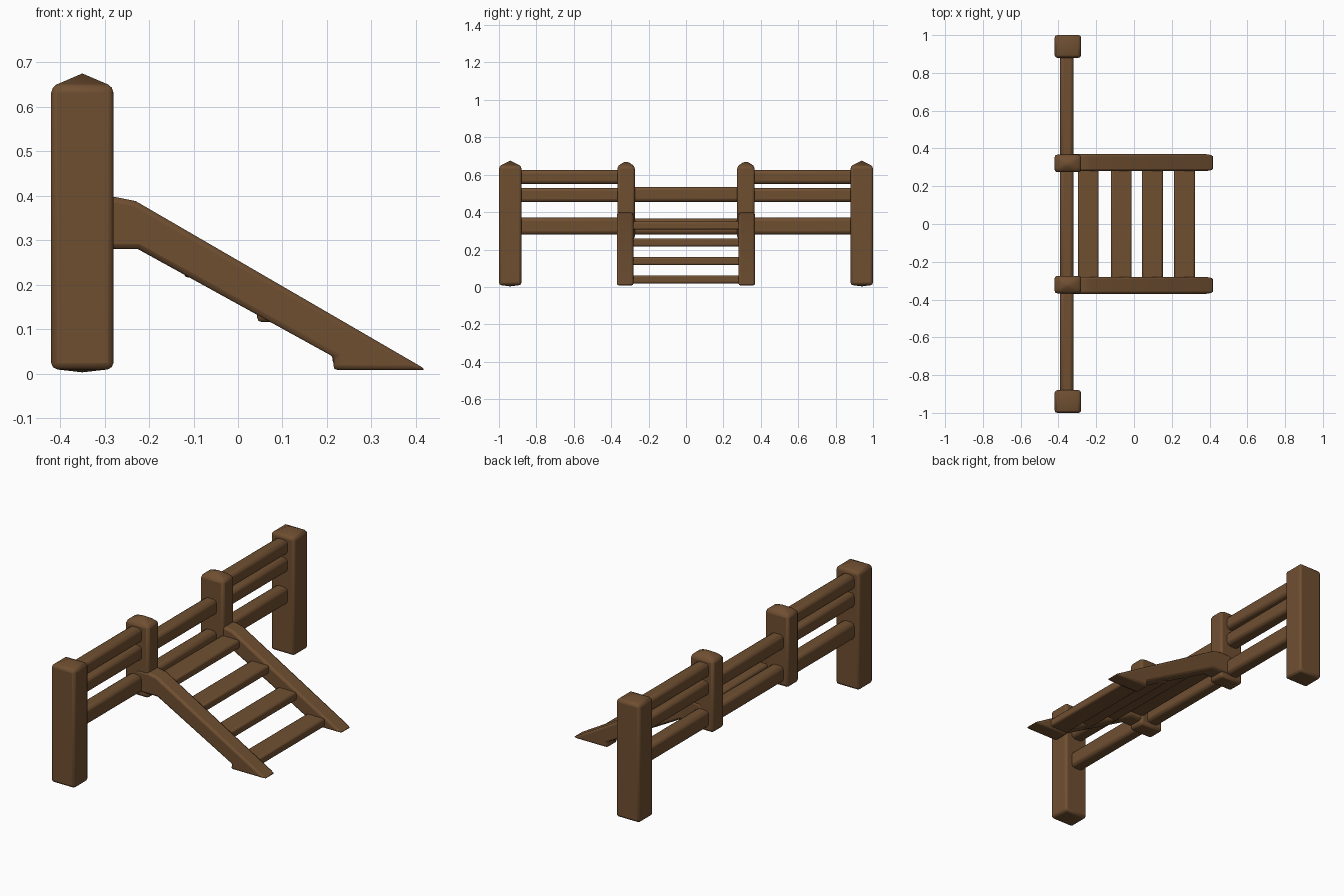
import bpy, bmesh, math
from mathutils import Vector

if "Cube" in bpy.data.objects:
    bpy.data.objects.remove(bpy.data.objects["Cube"])

wood = bpy.data.materials.new("brown wood")
wood.diffuse_color = (0.16, 0.078, 0.031, 1)
wood.use_nodes = True
wood.node_tree.nodes["Principled BSDF"].inputs["Base Color"].default_value = wood.diffuse_color


def finish(name, bm, bevel, segments=2):
    """Turn a bmesh into a rounded wooden part."""
    bmesh.ops.recalc_face_normals(bm, faces=bm.faces)
    mesh = bpy.data.meshes.new(name)
    bm.to_mesh(mesh)
    bm.free()
    mesh.materials.append(wood)
    obj = bpy.data.objects.new(name, mesh)
    bpy.context.collection.objects.link(obj)
    mod = obj.modifiers.new("rounded edges", 'BEVEL')
    mod.width = bevel
    mod.segments = segments
    mod.limit_method = 'ANGLE'
    mod.angle_limit = math.radians(35)
    bpy.ops.object.select_all(action='DESELECT')
    obj.select_set(True)
    bpy.context.view_layer.objects.active = obj
    bpy.ops.object.shade_smooth_by_angle(angle=math.radians(40))
    return obj


def box(name, lo, hi, bevel, segments=2):
    bm = bmesh.new()
    bmesh.ops.create_cube(bm, size=1)
    for v in bm.verts:
        v.co = Vector([(a + b) / 2 + c * (b - a) for a, b, c in zip(lo, hi, v.co)])
    return finish(name, bm, bevel, segments)


def post(name, y0, y1, z0):
    """Square post with a low pyramid cap and a slightly pointed foot."""
    bm = bmesh.new()
    x0, x1, z1 = -0.42, -0.28, 0.645
    ring = [(x0, y0), (x1, y0), (x1, y1), (x0, y1)]
    low = [bm.verts.new((x, y, z0 + 0.008)) for x, y in ring]
    high = [bm.verts.new((x, y, z1)) for x, y in ring]
    mid = ((x0 + x1) / 2, (y0 + y1) / 2)
    foot = bm.verts.new((*mid, z0))
    peak = bm.verts.new((*mid, 0.675))
    for i in range(4):
        j = (i + 1) % 4
        bm.faces.new((low[i], low[j], high[j], high[i]))
        bm.faces.new((high[i], high[j], peak))
        bm.faces.new((low[j], low[i], foot))
    return finish(name, bm, 0.013)


def stringer(name, y0, y1):
    """Sloping side beam of the steps, from post to ground."""
    profile = [(-0.35, 0.397), (-0.275, 0.397), (-0.23, 0.388), (0.425, 0.008),
               (0.212, 0.008), (0.218, 0.036), (-0.225, 0.28), (-0.35, 0.28)]
    bm = bmesh.new()
    near = [bm.verts.new((x, y0, z)) for x, z in profile]
    face = bm.faces.new(near)
    moved = bmesh.ops.extrude_face_region(bm, geom=[face])["geom"]
    for v in moved:
        if isinstance(v, bmesh.types.BMVert):
            v.co.y = y1
    return finish(name, bm, 0.012)


# Posts, rails and stringers on both sides
for s, side in ((-1, "front"), (1, "back")):
    post(side + "_end_post", *sorted((s * 0.88, s * 1.0)), 0.003)
    post(side + "_middle_post", *sorted((s * 0.274, s * 0.367)), 0.25)
    stringer(side + "_stringer", *sorted((s * 0.28, s * 0.37)))
    for label, z0, z1 in (("lower", 0.28, 0.37), ("centre", 0.453, 0.53), ("upper", 0.55, 0.625)):
        y0, y1 = sorted((s * 0.32, s * 0.92))
        box(f"{side}_{label}_rail", (-0.392, y0, z0), (-0.32, y1, z1), 0.018)

# Rails between the middle posts
box("middle_lower_rail", (-0.392, -0.32, 0.28), (-0.32, 0.32, 0.365), 0.018)
box("middle_centre_rail", (-0.392, -0.32, 0.455), (-0.32, 0.32, 0.535), 0.018)

# Flat treads between the stringers
for i, (x, z) in enumerate(((-0.242, 0.328), (-0.067, 0.238), (0.098, 0.138), (0.268, 0.04))):
    box(f"tread_{i + 1}", (x - 0.055, -0.32, z - 0.022), (x + 0.055, 0.32, z + 0.022), 0.01)
